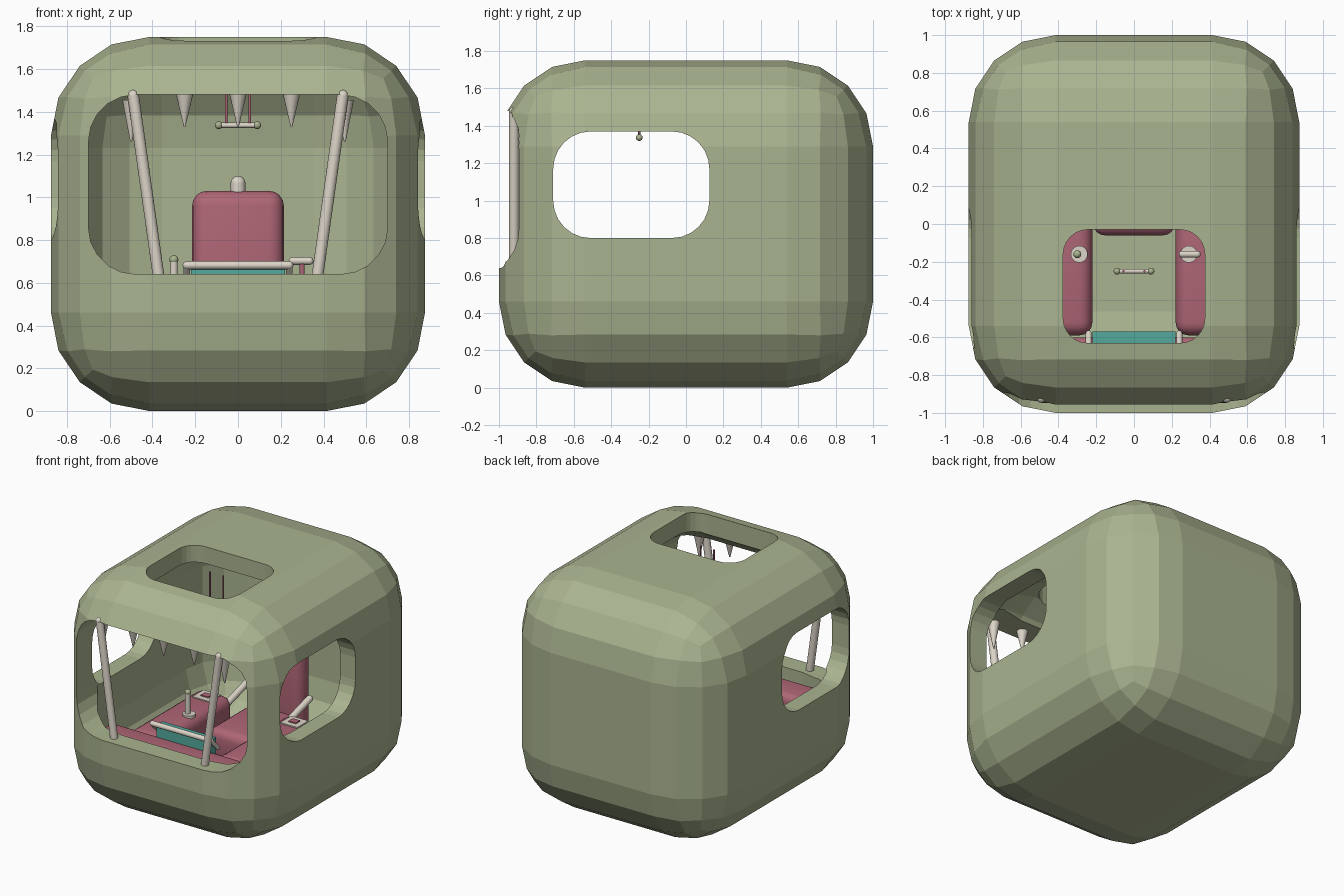
import bpy, bmesh
from mathutils import Vector

if "Cube" in bpy.data.objects:
    bpy.data.objects.remove(bpy.data.objects["Cube"], do_unlink=True)


def material(name, srgb):
    m = bpy.data.materials.new(name)
    m.use_nodes = True
    color = [c ** 2.2 for c in srgb] + [1]
    m.diffuse_color = color
    bsdf = next(n for n in m.node_tree.nodes if n.type == 'BSDF_PRINCIPLED')
    bsdf.inputs["Base Color"].default_value = color
    return m


GREEN = material("sage green", (.66, .70, .56))
RED = material("dusty red", (.68, .40, .46))
BONE = material("bone white", (.86, .83, .78))
TEAL = material("teal", (.33, .66, .61))


def finish(name, bm, mat, smooth=True):
    bmesh.ops.recalc_face_normals(bm, faces=bm.faces)
    mesh = bpy.data.meshes.new(name)
    bm.to_mesh(mesh)
    bm.free()
    mesh.materials.append(mat)
    ob = bpy.data.objects.new(name, mesh)
    bpy.context.collection.objects.link(ob)
    if smooth:
        bpy.ops.object.select_all(action='DESELECT')
        ob.select_set(True)
        bpy.context.view_layer.objects.active = ob
        bpy.ops.object.shade_smooth_by_angle()
    return ob


def box(name, low, high, mat, radius=0, segments=4, axis=None, smooth=True):
    """Box between two corners; rounds all edges, or those along one axis."""
    low, high = Vector(low), Vector(high)
    bm = bmesh.new()
    bmesh.ops.create_cube(bm, size=1)
    bmesh.ops.scale(bm, vec=high - low, verts=bm.verts)
    bmesh.ops.translate(bm, vec=(low + high) / 2, verts=bm.verts)
    if radius:
        edges = [e for e in bm.edges if axis is None or
                 abs((e.verts[0].co - e.verts[1].co).normalized()[axis]) > .9]
        bmesh.ops.bevel(bm, geom=edges, offset=radius, segments=segments,
                        profile=.5, affect='EDGES', clamp_overlap=True)
    return finish(name, bm, mat, smooth)


def rod(name, start, end, r1, mat, r2=None, round_ends=False):
    """Cylinder or cone between two points, optionally with ball ends."""
    start, end = Vector(start), Vector(end)
    span = end - start
    bm = bmesh.new()
    made = bmesh.ops.create_cone(bm, cap_ends=True, segments=16, radius1=r1,
                                 radius2=r1 if r2 is None else r2, depth=span.length)
    turn = span.to_track_quat('Z', 'Y').to_matrix()
    bmesh.ops.rotate(bm, matrix=turn, verts=made["verts"])
    bmesh.ops.translate(bm, vec=(start + end) / 2, verts=made["verts"])
    if round_ends:
        for p in (start, end):
            ball_verts = bmesh.ops.create_uvsphere(bm, u_segments=16, v_segments=8, radius=r1)["verts"]
            bmesh.ops.translate(bm, vec=p, verts=ball_verts)
    return finish(name, bm, mat)


def ball(name, center, r, mat):
    bm = bmesh.new()
    bmesh.ops.create_uvsphere(bm, u_segments=16, v_segments=8, radius=r)
    bmesh.ops.translate(bm, vec=center, verts=bm.verts)
    return finish(name, bm, mat)


# Hollow cabin shell with front, side and roof openings
shell = box("cabin_shell", (-.875, -1, 0), (.875, 1, 1.75), GREEN, .46, smooth=False)
cutters = [
    box("cavity", (-.75, -.857, .125), (.75, .857, 1.625), GREEN, .394, smooth=False),
    box("front_opening", (-.7, -1.2, .64), (.7, -.5, 1.48), GREEN, .22, 5, 1, False),
    box("side_openings", (-1.2, -.71, .8), (1.2, .125, 1.37), GREEN, .2, 6, 0, False),
    box("roof_opening", (-.375, -.63, 1.3), (.375, -.03, 2), GREEN, .13, 6, 2, False),
]
for cutter in cutters:
    mod = shell.modifiers.new(cutter.name, 'BOOLEAN')
    mod.operation, mod.solver, mod.object = 'DIFFERENCE', 'EXACT', cutter
graph = bpy.context.evaluated_depsgraph_get()
carved = bpy.data.meshes.new_from_object(shell.evaluated_get(graph))
shell.modifiers.clear()
shell.data = carved
for cutter in cutters:
    bpy.data.objects.remove(cutter, do_unlink=True)

# Seat with headrest
box("seat_cushion", (-.215, -.06, .2), (.215, .5, .43), RED, .06)
box("seat_back", (-.215, .42, .25), (.215, .57, 1.03), RED, .07)
rod("headrest", (0, .5, .98), (0, .5, 1.065), .035, BONE, round_ends=True)

# Front dashboard with screen and grab bar
box("dashboard", (-.62, -.84, .2), (.62, -.6, .58), RED, .05)
box("screen", (-.22, -.64, .55), (.22, -.57, .668), TEAL)
rod("grab_bar", (-.24, -.66, .682), (.24, -.66, .682), .019, BONE, round_ends=True)

for side, label in ((-1, "right"), (1, "left")):
    # Side console, button plate, armrest and lever base
    xs = sorted((side * .22, side * .5))
    box(label + "_console", (xs[0], -.59, .14), (xs[1], .27, .54), RED, .07)
    xs = sorted((side * .29, side * .43))
    box(label + "_button_plate", (xs[0], .08, .535), (xs[1], .21, .548), BONE)
    xs = sorted((side * .33, side * .39))
    box(label + "_button", (xs[0], .12, .54), (xs[1], .17, .556), RED)
    rod(label + "_armrest", (side * .25, .24, .49), (side * .25, .48, .56), .024,
        BONE, round_ends=True)
    rod(label + "_lever_base", (side * .29, -.16, .53), (side * .29, -.16, .552), .045, BONE)
    rod(label + "_bar_bracket", (side * .24, -.66, .68), (side * .24, -.58, .6), .016,
        BONE, round_ends=True)
    # Slanted front pillar
    rod(label + "_pillar", (side * .37, -.92, .62), (side * .49, -.92, 1.475), .027,
        BONE, round_ends=True)

# Control levers
rod("right_lever", (-.3, -.16, .54), (-.3, -.16, .7), .018, BONE)
ball("right_lever_knob", (-.3, -.16, .708), .021, GREEN)
rod("left_lever_stem", (.3, -.16, .54), (.3, -.16, .7), .012, RED)
rod("left_lever_grip", (.255, -.16, .702), (.335, -.16, .702), .018, BONE, round_ends=True)

# Fangs along the top of the front opening
for i in range(-2, 3):
    drop = .07 if abs(i) == 2 else 0
    rod("fang", (i * .25, -.87, 1.49 - drop / 2), (i * .25, -.87, 1.33 - drop), .042, BONE, .004)

# Hanging handle
rod("handle_bar", (-.085, -.25, 1.337), (.085, -.25, 1.337), .012, BONE)
for side in (-1, 1):
    ball("handle_knob", (side * .09, -.25, 1.337), .018, GREEN)
    rod("handle_cord", (side * .055, -.25, 1.337), (side * .055, -.25, 1.7), .006, RED)
